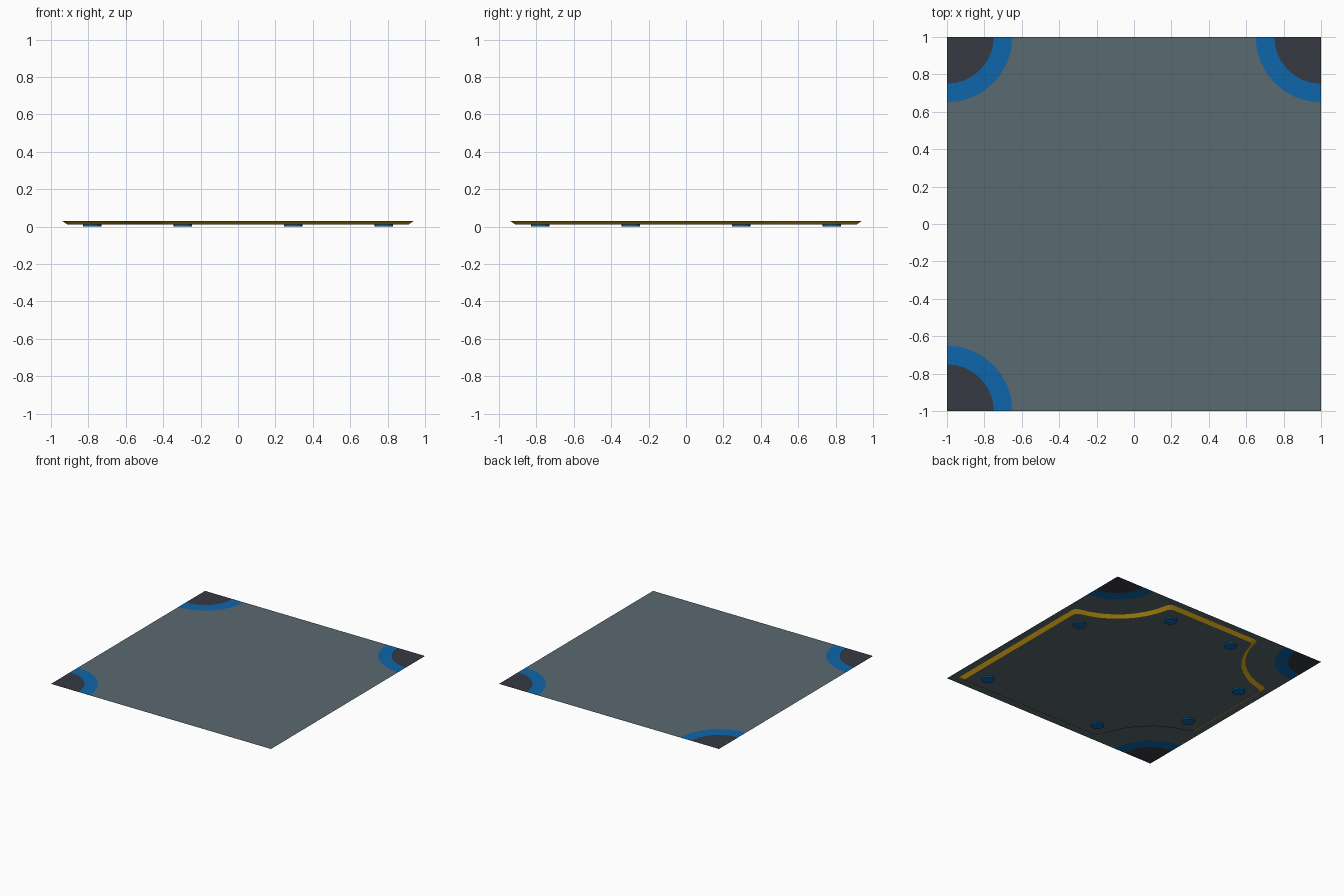
import bpy, bmesh, math
from mathutils import Vector

if "Cube" in bpy.data.objects:
    bpy.data.objects.remove(bpy.data.objects["Cube"])

def mat(name, rgb):
    m = bpy.data.materials.new(name)
    m.diffuse_color = (*rgb, 1)
    m.use_nodes = True
    m.node_tree.nodes["Principled BSDF"].inputs["Base Color"].default_value = m.diffuse_color
    return m

GREY = mat("slate grey", (0.102, 0.144, 0.162))
BLUE = mat("blue", (0.004, 0.133, 0.40))
DARK = mat("charcoal", (0.037, 0.042, 0.054))
GOLD = mat("gold", (0.65, 0.36, 0.006))

TOP, BASE = 0.031, 0.01

def turn(p, k):
    """Rotate a point k quarter turns about z."""
    for _ in range(k):
        p = (-p[1], p[0])
    return p

def finish(name, bm, mats):
    me = bpy.data.meshes.new(name)
    bm.to_mesh(me)
    bm.free()
    for m in mats:
        me.materials.append(m)
    ob = bpy.data.objects.new(name, me)
    bpy.context.collection.objects.link(ob)
    return ob

# Thin floor sheet with quarter-circle corners; the fourth corner is plain
def arc(r, n=8):
    return [(1 - r * math.sin(i * math.pi / 2 / n), 1 - r * math.cos(i * math.pi / 2 / n))
            for i in range(n + 1)]

bm = bmesh.new()
rim = []
for k in range(3):
    ring = lambda r: [bm.verts.new((*turn(p, k), TOP)) for p in arc(r)]
    outer, inner = ring(0.35), ring(0.25)
    tip = bm.verts.new((*turn((1, 1), k), TOP))
    bm.faces.new([tip] + inner[::-1]).material_index = 2
    for i in range(8):
        bm.faces.new((outer[i], inner[i], inner[i + 1], outer[i + 1])).material_index = 1
    rim += outer
rim.append(bm.verts.new((1, -1, TOP)))
bm.faces.new(rim)
for f in bm.faces:
    f.normal_update()
    if f.normal.z < 0:
        f.normal_flip()
sheet = finish("floor_sheet", bm, [GREY, BLUE, DARK])

# quarter turn so the plain corner lies at +x -y is already given by the order above

# Under plate: scooped at three corners, sides sloping inward to the base
def fillet(a, b, c):
    a, b, c = Vector(a), Vector(b), Vector(c)
    return [tuple(a * (1 - t) ** 2 + b * 2 * t * (1 - t) + c * t * t) for t in (0, 0.33, 0.67, 1)]

def outline(d, r, soft=0.04):
    t0 = math.asin(d / r)
    on = lambda t: (1 - r * math.sin(t), 1 - r * math.cos(t))
    e, s = 1 - d, on(t0)[1]
    ta = t0 + soft / r
    first = fillet((e, s - soft), (e, s), on(ta))
    mid = [on(ta + (math.pi / 2 - 2 * ta) * i / 8) for i in range(1, 8)]
    scoop = first + mid + [(y, x) for x, y in first[::-1]]
    plain = fillet((e, e - 0.025), (e, e), (e - 0.025, e))
    return [turn(p, k) for k in range(4) for p in (scoop if k < 3 else plain)]

bm = bmesh.new()
hi = [bm.verts.new((*p, TOP - 0.001)) for p in outline(0.06, 0.57)]
lo = [bm.verts.new((*p, BASE)) for p in outline(0.09, 0.60)]
for i in range(len(hi)):
    j = (i + 1) % len(hi)
    bm.faces.new((lo[i], lo[j], hi[j], hi[i])).material_index = 1
bm.faces.new(lo[::-1])
finish("under_plate", bm, [GREY, GOLD])

# Seven flat round feet
spots = [(0.78, 0.295), (0.295, 0.78), (-0.295, 0.78), (-0.78, 0.295),
         (-0.78, -0.295), (-0.295, -0.78), (0.78, -0.78)]
for n, (x, y) in enumerate(spots):
    bpy.ops.mesh.primitive_cylinder_add(vertices=16, radius=0.05, depth=BASE,
                                        location=(x, y, BASE / 2))
    foot = bpy.context.object
    foot.name = f"foot_{n + 1}"
    foot.data.materials.append(BLUE)
